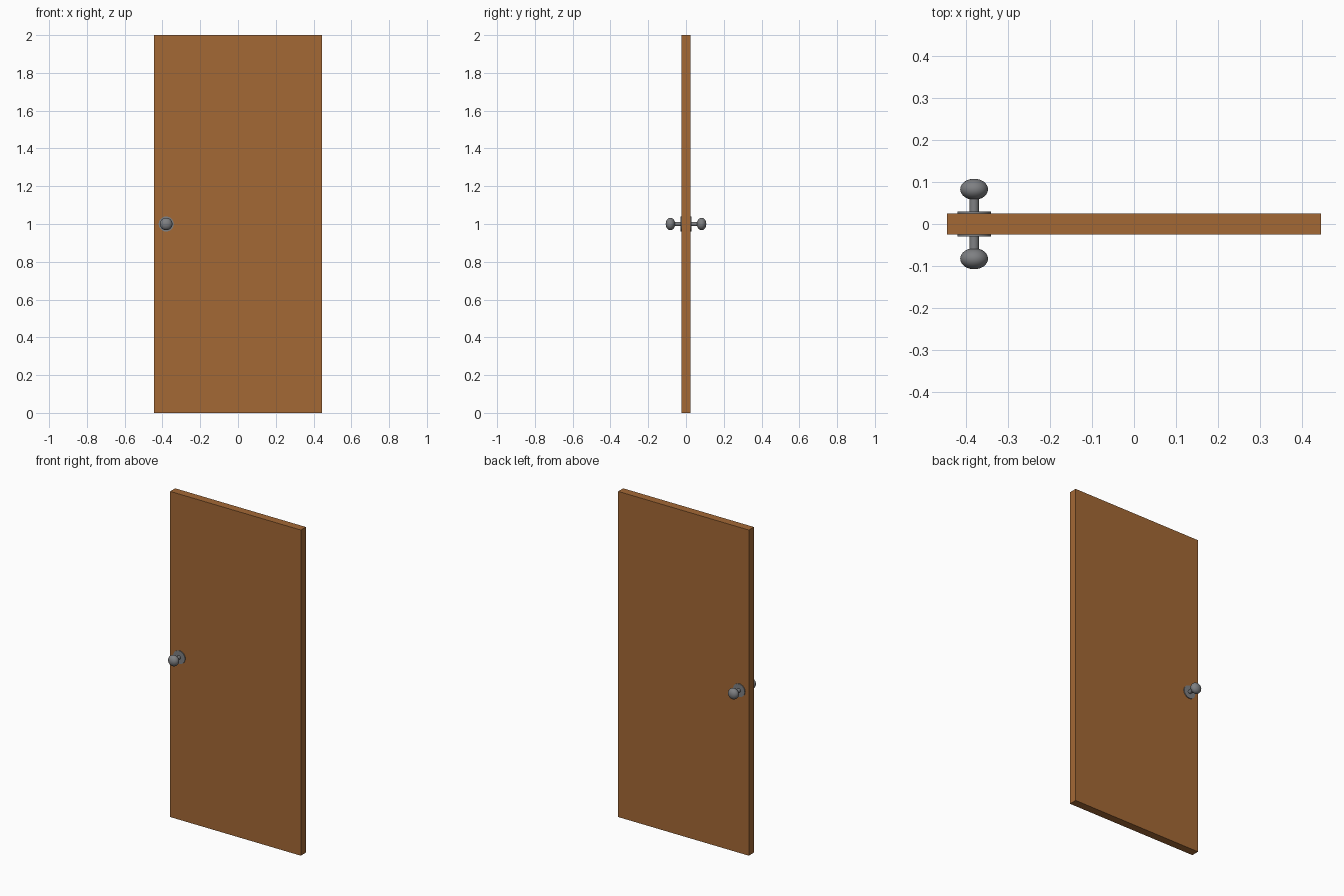
import bpy, math

if "Cube" in bpy.data.objects:
    bpy.data.objects.remove(bpy.data.objects["Cube"])

def material(name, rgb):
    m = bpy.data.materials.new(name)
    m.diffuse_color = (*rgb, 1)
    m.use_nodes = True
    m.node_tree.nodes["Principled BSDF"].inputs["Base Color"].default_value = m.diffuse_color
    return m

wood = material("brown wood", (0.37, 0.14, 0.036))
metal = material("grey metal", (0.21, 0.215, 0.225))

KX, KZ = -0.38, 1.0      # handle position
HALF = 0.0245            # half door thickness

# Door slab
bpy.ops.mesh.primitive_cube_add(size=1, location=(0, 0, 1))
door = bpy.context.object
door.name = "door_panel"
door.scale = (0.888, 2 * HALF, 2)
bpy.ops.object.transform_apply(location=False, rotation=False, scale=True)
door.data.materials.append(wood)

def finish(name):
    o = bpy.context.object
    o.name = name
    bpy.ops.object.transform_apply(location=False, rotation=True, scale=True)
    bpy.ops.object.shade_smooth_by_angle(angle=math.radians(40))
    o.data.materials.append(metal)

def disc(name, radius, y0, y1):
    bpy.ops.mesh.primitive_cylinder_add(vertices=32, radius=radius, depth=abs(y1 - y0),
                                        location=(KX, (y0 + y1) / 2, KZ),
                                        rotation=(math.pi / 2, 0, 0))
    finish(name)

# Handle set on each face
for side, s in (("front", -1), ("back", 1)):
    disc(side + "_rosette", 0.04, s * (HALF - 0.002), s * 0.0295)
    disc(side + "_stem", 0.0115, s * 0.028, s * 0.075)
    bpy.ops.mesh.primitive_uv_sphere_add(segments=32, ring_count=16, radius=1,
                                         location=(KX, s * 0.0825, KZ),
                                         rotation=(math.pi / 2, 0, 0))
    bpy.context.object.scale = (0.033, 0.033, 0.025)
    finish(side + "_knob")
